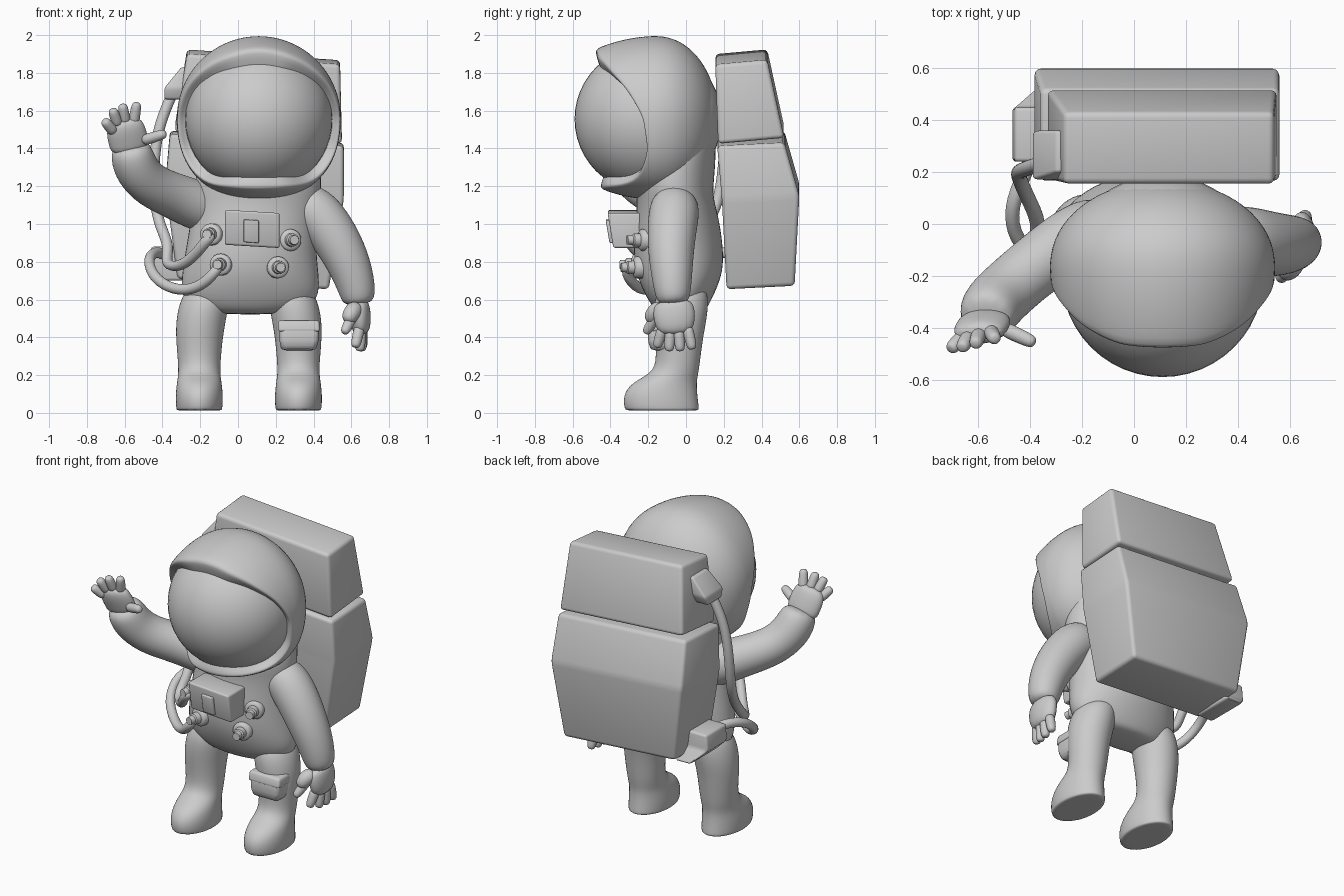
import bpy, bmesh, math
from mathutils import Vector as V

if "Cube" in bpy.data.objects:
    bpy.data.objects.remove(bpy.data.objects["Cube"])


def make(name, verts, faces, smooth=True):
    me = bpy.data.meshes.new(name)
    me.from_pydata([tuple(v) for v in verts], [], faces)
    bm = bmesh.new()
    bm.from_mesh(me)
    bmesh.ops.recalc_face_normals(bm, faces=bm.faces)
    bm.to_mesh(me)
    bm.free()
    ob = bpy.data.objects.new(name, me)
    bpy.context.collection.objects.link(ob)
    for p in me.polygons:
        p.use_smooth = smooth
    return ob


def skin(name, rings, levels=2):
    n = len(rings[0])
    verts = [p for r in rings for p in r]
    faces = [(i * n + j, i * n + (j + 1) % n, (i + 1) * n + (j + 1) % n, (i + 1) * n + j)
             for i in range(len(rings) - 1) for j in range(n)]
    faces += [tuple(range(n)), tuple(range(len(verts) - n, len(verts)))]
    ob = make(name, verts, faces)
    if levels:
        m = ob.modifiers.new("smooth", 'SUBSURF')
        m.levels = m.render_levels = levels
    return ob


def ring(c, u, v, n):
    k = 1.045 if n == 12 else 1.1          # offsets subdivision shrinkage
    return [c + (u * math.cos(a) + v * math.sin(a)) * k
            for a in (2 * math.pi * i / n for i in range(n))]


def column(name, secs):
    """Smooth upright body from (z, cx, rx, y0, y1) sections."""
    return skin(name, [ring(V((cx, (y0 + y1) / 2, z)), V((rx, 0, 0)), V((0, (y1 - y0) / 2, 0)), 12)
                       for z, cx, rx, y0, y1 in secs])


def limb(name, pts, radii, side=(0, 1, 0), n=12, flat=1.0):
    """Smooth tube along a path; 'side' is the wide axis, flat the thickness ratio."""
    pts = [V(p) for p in pts]
    if not isinstance(radii, (list, tuple)):
        radii = [radii] * len(pts)
    rings = []
    for i, p in enumerate(pts):
        t = (pts[min(i + 1, len(pts) - 1)] - pts[max(i - 1, 0)]).normalized()
        s = V(side)
        u = (s - t * s.dot(t)).normalized()
        rings.append(ring(p, u * radii[i], t.cross(u) * radii[i] * flat, n))
    return skin(name, rings)


def block(name, secs, bevel=0.02, roll=0.0, pitch=0.0):
    """Bevelled block from (z, x0, x1, y0, y1) sections; z shears with x and y."""
    verts, faces = [], []
    for z, x0, x1, y0, y1 in secs:
        for x, y in ((x0, y0), (x1, y0), (x1, y1), (x0, y1)):
            verts.append((x, y, z - roll * (x - .1) + pitch * (y - y0)))
    for i in range(len(secs) - 1):
        faces += [(4 * i + j, 4 * i + (j + 1) % 4, 4 * i + 4 + (j + 1) % 4, 4 * i + 4 + j) for j in range(4)]
    k = len(verts)
    faces += [(0, 1, 2, 3), (k - 4, k - 3, k - 2, k - 1)]
    ob = make(name, verts, faces)
    bm = bmesh.new()
    bm.from_mesh(ob.data)
    bmesh.ops.bevel(bm, geom=bm.edges[:], offset=bevel, segments=3, profile=.5, affect='EDGES')
    bm.to_mesh(ob.data)
    bm.free()
    bpy.ops.object.select_all(action='DESELECT')
    ob.select_set(True)
    bpy.context.view_layer.objects.active = ob
    bpy.ops.object.shade_smooth_by_angle(angle=math.radians(40))
    return ob


# Visor ball
bpy.ops.mesh.primitive_uv_sphere_add(segments=48, ring_count=24, radius=.39, location=(.11, -.2, 1.555))
bpy.context.object.name = "visor"
bpy.ops.object.shade_smooth()

# Helmet shell: rings from the back pole to a wavy rim, then a lip turned in to the visor
RIM = [(-1, -.45), (-.9, -.41), (-.8, -.31), (-.68, -.24), (-.4, -.20), (0, -.225),
       (.33, -.3), (.6, -.385), (.9, -.465), (1, -.475)]


def rim_y(s):
    for (a, ya), (b, yb) in zip(RIM, RIM[1:]):
        if s <= b:
            return ya + (yb - ya) * (s - a) / (b - a)
    return RIM[-1][1]


def shell_r(y):
    d = (y + .15) / .32
    return .435 * math.sqrt(max(0, 1 - d * d)) if d > 0 else .435 - .065 * d * d


N = 48
rings = []
for k in range(17):
    r_ = []
    for j in range(N):
        a = 2 * math.pi * j / N
        c, s = math.cos(a), math.sin(a)
        yr = rim_y(s)
        if k < 9:
            y = -.15 + .32 * math.cos(math.radians(3 + 87 * k / 8))
            r = shell_r(y)
        elif k < 14:
            y = -.15 + (yr + .15) * (k - 8) / 5
            r = shell_r(y)
        else:
            inner = math.sqrt(.39 ** 2 - (yr + .2) ** 2)
            y = yr + (-.004, .01, .03)[k - 14]
            r = inner + (shell_r(yr) - inner) * (.75, .2, -.4)[k - 14]
        bulge = 1 + (.05 * (2 * s * c) ** 2 if s < 0 else 0)   # fuller jaw
        r_.append(V((.11 + r * c * bulge, y, 1.562 + r * s * bulge)))
    rings.append(r_)
skin("helmet", rings, 1)

# Torso
column("torso", [(.52, .065, .20, -.12, .08), (.55, .065, .31, -.17, .11), (.63, .065, .37, -.22, .15),
                 (.75, .065, .36, -.27, .20), (.9, .07, .34, -.28, .195), (1.05, .09, .335, -.26, .17),
                 (1.15, .1, .34, -.26, .14), (1.25, .11, .33, -.28, .15), (1.4, .11, .32, -.2, .16),
                 (1.5, .11, .28, -.15, .15)])

# Legs with boots
for name, x, d in (("left_leg", -.205, 1), ("right_leg", .32, -1)):
    column(name, [(.012, x, .115, -.31, .065), (.015, x, .122, -.325, .07), (.09, x, .126, -.335, .06),
                  (.16, x, .118, -.29, .055), (.21, x, .11, -.18, .065), (.28, x, .113, -.155, .075),
                  (.4, x, .124, -.165, .09), (.5, x + .01 * d, .132, -.175, .11),
                  (.6, x + .03 * d, .13, -.17, .12), (.68, x + .05 * d, .10, -.12, .1)])

# Arms
limb("raised_arm", [(-.08, .0, 1.06), (-.2, -.04, 1.09), (-.34, -.13, 1.15), (-.46, -.23, 1.2),
                    (-.535, -.3, 1.28), (-.565, -.345, 1.37), (-.575, -.37, 1.43)],
     [.12, .135, .12, .118, .12, .115, .085])
limb("lowered_arm", [(.3, -.06, 1.12), (.4, -.06, 1.08), (.49, -.075, .97), (.565, -.08, .84),
                     (.61, -.075, .73), (.635, -.07, .63), (.64, -.065, .57)],
     [.11, .135, .13, .12, .108, .095, .075])


# Hands
def hand(name, palm, width, side, fingers, r=.027):
    limb(name + "_palm", palm, width, side, flat=.5)
    for i, (a, b) in enumerate(fingers):
        a, b = V(a), V(b)
        limb(f"{name}_finger_{i + 1}", [a, a.lerp(b, .45), a.lerp(b, .85), b], [r * 1.15, r * 1.05, r, r * .6],
             side, n=8)


hand("raised_hand", [(-.57, -.365, 1.38), (-.58, -.385, 1.44), (-.595, -.41, 1.5), (-.605, -.43, 1.56)],
     [.1, .105, .105, .08], (1, .15, -.1),
     [((-.655, -.43, 1.485), (-.71, -.485, 1.55)), ((-.635, -.43, 1.52), (-.665, -.48, 1.61)),
      ((-.595, -.42, 1.53), (-.612, -.465, 1.635)), ((-.555, -.41, 1.52), (-.535, -.445, 1.645)),
      ((-.51, -.4, 1.44), (-.38, -.46, 1.48))])
hand("lowered_hand", [(.64, -.07, .6), (.645, -.065, .55), (.65, -.06, .49), (.65, -.055, .41)],
     [.09, .11, .11, .085], (0, 1, 0),
     [((.645, -.12, .46), (.62, -.155, .345)), ((.65, -.08, .45), (.645, -.09, .325)),
      ((.655, -.04, .45), (.655, -.03, .325)), ((.655, .005, .46), (.66, .035, .335)),
      ((.62, -.14, .54), (.56, -.215, .42))])
limb("lowered_thumb_pad", [(.635, -.12, .57), (.6, -.17, .53), (.575, -.2, .48)], [.04, .05, .03], n=8)

# Backpack: two stacked, slightly rolled blocks
block("backpack_upper", [(1.455, -.335, .55, .17, .52), (1.875, -.27, .54, .155, .43)], .022, .07, .09)
block("backpack_lower", [(.68, -.32, .48, .215, .575), (1.16, -.385, .56, .19, .6),
                         (1.445, -.36, .56, .165, .52)], .022, .07, .05)

# Hose outlets on the side of the pack
block("upper_hose_outlet", [(1.66, -.39, -.28, .19, .33), (1.72, -.39, -.28, .17, .36),
                            (1.83, -.3, -.26, .2, .36)], .012)
block("lower_hose_outlet", [(.7, -.39, -.28, .24, .52), (.78, -.47, -.28, .24, .45),
                            (.88, -.46, -.28, .24, .45)], .015)

# Hoses
limb("long_hose", [(-.33, .24, 1.73), (-.37, .23, 1.64), (-.425, .21, 1.5), (-.45, .2, 1.3), (-.44, .17, 1.1),
                   (-.41, .1, .98), (-.36, .0, .88), (-.39, -.06, .78), (-.31, -.15, .77), (-.23, -.24, .83),
                   (-.17, -.31, .91), (-.13, -.31, .95)], .029, (.9, .3, .2), 8)
limb("short_hose", [(-.37, .3, .82), (-.42, .2, .86), (-.48, .06, .83), (-.46, -.06, .73), (-.37, -.14, .66),
                    (-.26, -.23, .645), (-.17, -.29, .69), (-.12, -.32, .75), (-.09, -.3, .785)],
     .029, (.2, .2, .95), 8)

# Chest control box with a raised switch
block("chest_box", [(.88, -.07, .22, -.385, -.24), (1.065, -.07, .22, -.415, -.24)], .012, .06)
block("chest_switch", [(.9, .03, .11, -.405, -.37), (1.02, .03, .11, -.425, -.38)], .006, .06)

# Chest ports: stepped collar, ring and plug
for i, (x, y, z) in enumerate(((-.14, -.24, .945), (-.09, -.255, .785), (.275, -.22, .915), (.21, -.25, .77))):
    profile = [(.058, .05), (.058, -.015), (.05, -.025), (.036, -.028), (.034, -.06), (.026, -.066), (.024, -.095)]
    out = V(((x - .07) * 1.3, -1, 0)).normalized()
    u = V((0, 0, 1)).cross(out)
    ob = skin(f"chest_port_{i + 1}", [[V((x, y, z)) - out * d + (u * math.cos(a) + V((0, 0, 1)) * math.sin(a)) * r
              for a in (math.tau * j / 20 for j in range(20))] for r, d in profile], 0)
    bpy.ops.object.select_all(action='DESELECT')
    ob.select_set(True)
    bpy.context.view_layer.objects.active = ob
    bpy.ops.object.shade_smooth_by_angle(angle=math.radians(40))

# Thigh pocket with flap
block("thigh_pocket", [(.33, .235, .405, -.18, -.03), (.36, .22, .425, -.2, -.03),
                       (.46, .22, .43, -.2, -.03)], .025)
block("pocket_flap", [(.43, .212, .435, -.205, -.03), (.49, .212, .43, -.19, -.03)], .015)
